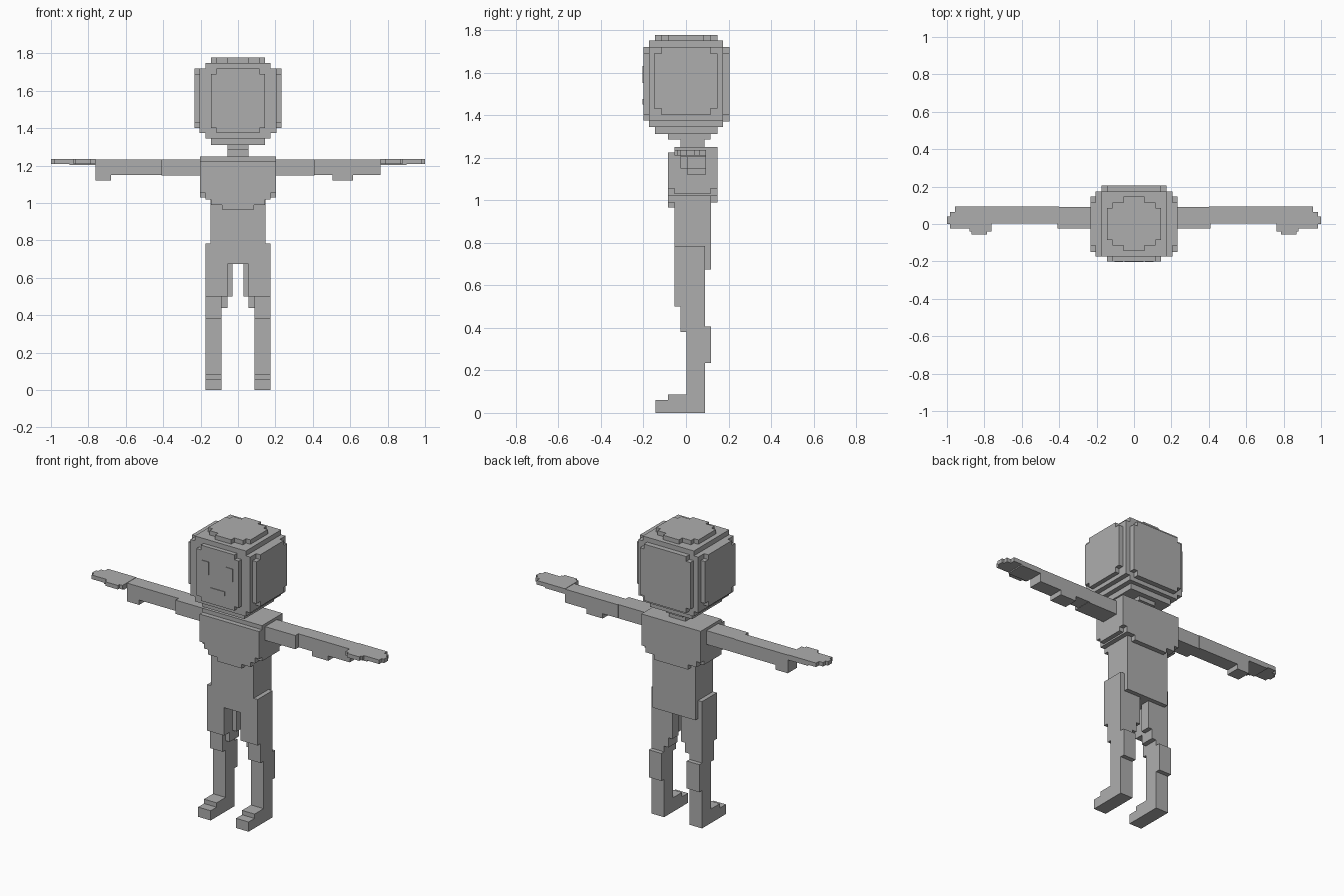
import bpy, bmesh

grey = bpy.data.materials.new("plain grey")
grey.diffuse_color = (0.42, 0.42, 0.42, 1)


def blocks(name, boxes):
    """Union of boxes (x0, x1, y0, y1, z0, z1), keeping only the outer skin."""
    cuts = [sorted({v for b in boxes for v in b[2 * a:2 * a + 2]}) for a in range(3)]
    cells = set()
    for b in boxes:
        r = [range(cuts[a].index(b[2 * a]), cuts[a].index(b[2 * a + 1])) for a in range(3)]
        cells |= {(i, j, k) for i in r[0] for j in r[1] for k in r[2]}
    bm = bmesh.new()
    for c in cells:
        for a in range(3):
            for s in (0, 1):
                n = list(c)
                n[a] += 2 * s - 1
                if tuple(n) in cells:
                    continue
                u, v = (a + 1) % 3, (a + 2) % 3
                ring = []
                for du, dv in ((0, 0), (1, 0), (1, 1), (0, 1)):
                    p = [0, 0, 0]
                    p[a] = cuts[a][c[a] + s]
                    p[u] = cuts[u][c[u] + du]
                    p[v] = cuts[v][c[v] + dv]
                    ring.append(bm.verts.new(p))
                bm.faces.new(ring if s else ring[::-1])
    bmesh.ops.remove_doubles(bm, verts=bm.verts, dist=1e-5)
    me = bpy.data.meshes.new(name)
    bm.to_mesh(me)
    bm.free()
    me.materials.append(grey)
    ob = bpy.data.objects.new(name, me)
    bpy.context.collection.objects.link(ob)
    return ob


def mirror(boxes):
    return [(-b[1], -b[0], *b[2:]) for b in boxes]


def pair(name, boxes):
    blocks("right_" + name, boxes)
    blocks("left_" + name, mirror(boxes))


# Head: stepped core with a raised stepped panel on each side
side_panel = [(0.1, 0.233, -0.15, 0.147, 1.43, 1.69),
              (0.1, 0.233, -0.115, 0.115, 1.40, 1.72)]
blocks("head", [
    (-0.205, 0.205, -0.173, 0.173, 1.375, 1.72),
    (-0.175, 0.175, -0.173, 0.173, 1.345, 1.75),
    (-0.145, 0.145, -0.145, 0.147, 1.31, 1.72),
    # crown
    (-0.145, 0.145, -0.085, 0.085, 1.7, 1.777),
    (-0.115, 0.115, -0.115, 0.115, 1.7, 1.777),
    (-0.055, 0.055, -0.145, 0.147, 1.7, 1.777),
    # face and back panels
    (-0.145, 0.145, -0.2, 0.0, 1.40, 1.69),
    (-0.115, 0.115, -0.2, 0.0, 1.375, 1.72),
    (-0.173, 0.173, 0.0, 0.205, 1.40, 1.69),
    (-0.145, 0.145, 0.0, 0.205, 1.37, 1.72),
] + side_panel + mirror(side_panel))

# Thin face details
pair("eye", [(0.06, 0.105, -0.204, -0.2, 1.55, 1.63)])
blocks("mouth", [(-0.05, 0.05, -0.204, -0.2, 1.45, 1.475)])

# Neck
blocks("neck", [(-0.057, 0.057, -0.025, 0.087, 1.24, 1.31),
                (-0.057, 0.057, -0.085, 0.115, 1.285, 1.31)])

# Chest: tapering front and back plates around a solid trunk
chest = [(-0.203, 0.203, -0.055, 0.147, 1.08, 1.25),
         (-0.203, 0.203, -0.085, 0.147, 1.055, 1.225),
         (-0.203, 0.203, -0.055, 0.115, 1.03, 1.1)]
for w, z in ((0.175, 1.02), (0.145, 0.99), (0.085, 0.965)):
    chest.append((-w, w, -0.085, 0.0, z, 1.2))
for w, z in ((0.175, 1.02), (0.115, 0.99)):
    chest.append((-w, w, 0.0, 0.147, z, 1.2))
blocks("torso", chest + [(-0.146, 0.146, -0.055, 0.117, 0.673, 1.2)])

# Legs with stepped knee, calf and foot
pair("leg", [
    (0.057, 0.173, -0.055, 0.09, 0.5, 0.785),
    (0.03, 0.1, 0.03, 0.09, 0.5, 0.7),
    (0.057, 0.1, 0.0, 0.09, 0.44, 0.52),
    (0.087, 0.173, -0.025, 0.09, 0.38, 0.52),
    (0.087, 0.173, 0.003, 0.09, 0.0, 0.4),
    (0.087, 0.173, 0.05, 0.117, 0.235, 0.405),
])
pair("foot", [(0.087, 0.173, -0.085, 0.003, 0.0, 0.087),
              (0.087, 0.173, -0.143, 0.003, 0.0, 0.06)])

# Arms: shared sleeve shape, with a different lower bump on each side
arm = [(0.2, 0.41, -0.025, 0.09, 1.148, 1.233),
       (0.4, 0.763, 0.004, 0.094, 1.15, 1.233)]
blocks("right_arm", arm + [(0.505, 0.615, 0.004, 0.094, 1.12, 1.16)])
blocks("left_arm", mirror(arm) + [(-0.763, -0.68, 0.004, 0.094, 1.12, 1.16)])

# Hands with a stepped tip and a thumb
pair("hand", [
    (0.763, 0.9, -0.025, 0.094, 1.203, 1.235),
    (0.88, 0.957, -0.025, 0.094, 1.21, 1.235),
    (0.95, 0.985, -0.025, 0.065, 1.21, 1.235),
    (0.98, 1.0, 0.0, 0.04, 1.21, 1.235),
    (0.763, 0.88, -0.04, 0.0, 1.21, 1.235),
    (0.785, 0.87, -0.055, 0.0, 1.21, 1.235),
])
